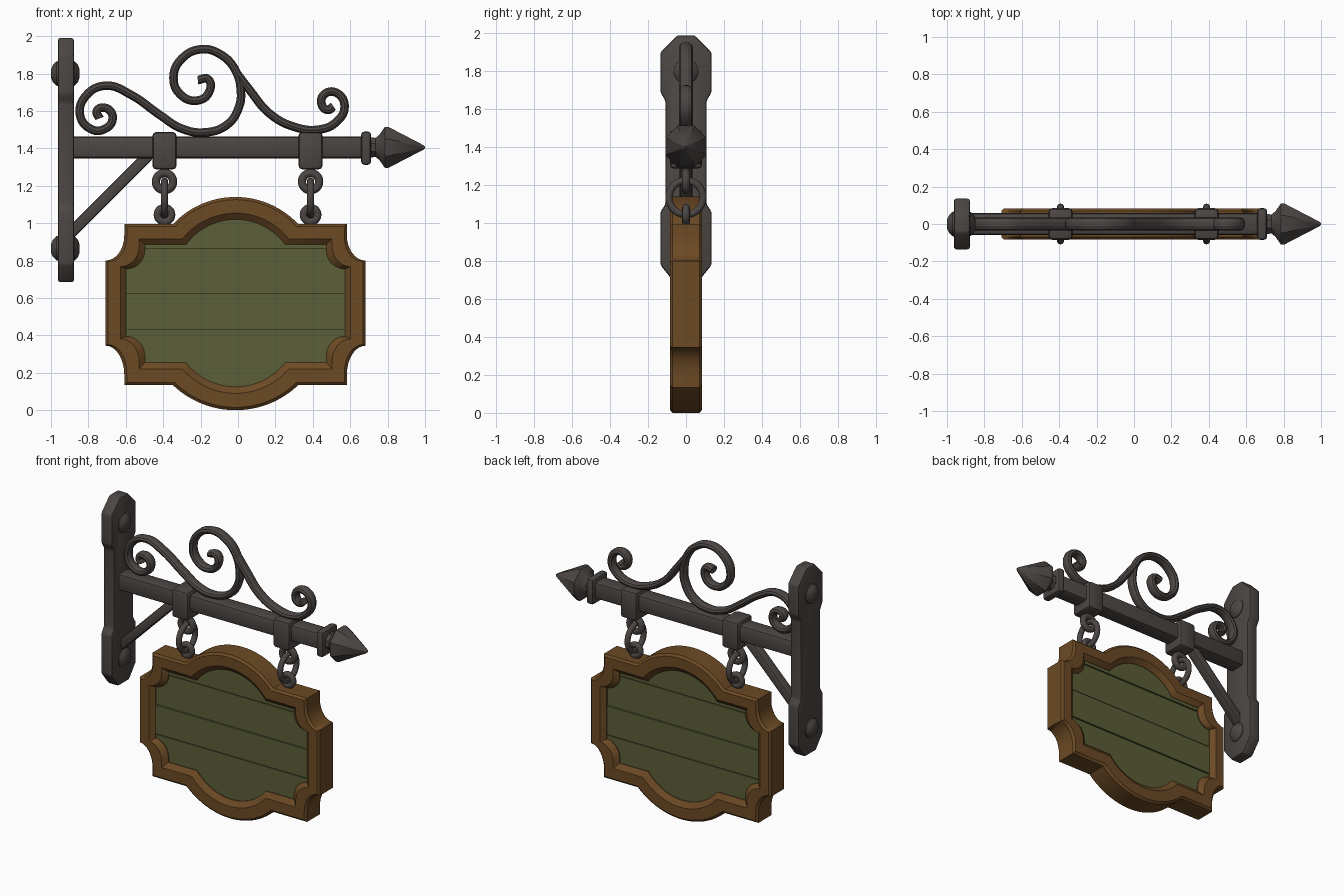
import bpy, bmesh, math
from mathutils import Vector, Matrix

if "Cube" in bpy.data.objects:
    bpy.data.objects.remove(bpy.data.objects["Cube"])

def material(name, rgb):
    m = bpy.data.materials.new(name)
    m.diffuse_color = (*rgb, 1)
    m.use_nodes = True
    m.node_tree.nodes["Principled BSDF"].inputs["Base Color"].default_value = m.diffuse_color
    return m

IRON = material("dark iron", (0.072, 0.062, 0.058))
WOOD = material("brown wood", (0.150, 0.068, 0.018))
GREEN = material("olive paint", (0.105, 0.112, 0.040))

def finish(name, bm, mat):
    bmesh.ops.recalc_face_normals(bm, faces=bm.faces)
    me = bpy.data.meshes.new(name)
    bm.to_mesh(me)
    bm.free()
    me.materials.append(mat)
    ob = bpy.data.objects.new(name, me)
    bpy.context.collection.objects.link(ob)
    return ob

def bevel(bm, w, seg=2):
    bmesh.ops.bevel(bm, geom=bm.edges[:], offset=w, segments=seg, profile=0.5, affect='EDGES')

def box(name, lo, hi, w=0.015, mat=IRON, rot=0):
    lo, hi = Vector(lo), Vector(hi)
    bm = bmesh.new()
    bmesh.ops.create_cube(bm, size=1)
    bmesh.ops.scale(bm, vec=hi - lo, verts=bm.verts)
    bevel(bm, w)
    bm.transform(Matrix.Translation((lo + hi) / 2) @ Matrix.Rotation(rot, 4, 'Y'))
    return finish(name, bm, mat)

def lathe_x(name, prof, z, sides, phase=0.0):
    """Solid of revolution around an x-directed axis at height z; prof = (x, radius)."""
    bm = bmesh.new()
    rings = [[bm.verts.new((x, r * math.cos(phase + math.tau * i / sides),
                            z + r * math.sin(phase + math.tau * i / sides)))
              for i in range(sides)] for x, r in prof]
    for a, b in zip(rings, rings[1:]):
        for i in range(sides):
            j = (i + 1) % sides
            bm.faces.new((a[i], a[j], b[j], b[i]))
    bm.faces.new(rings[0])
    bm.faces.new(rings[-1])
    return finish(name, bm, IRON)

def prism(pts, depth):
    """Fill an xz outline and give it thickness from -depth to depth in y."""
    bm = bmesh.new()
    f = bm.faces.new([bm.verts.new((x, -depth, z)) for x, z in pts])
    ext = bmesh.ops.extrude_face_region(bm, geom=[f], use_keep_orig=True)
    bmesh.ops.translate(bm, vec=(0, 2 * depth, 0),
                        verts=[v for v in ext['geom'] if isinstance(v, bmesh.types.BMVert)])
    bmesh.ops.recalc_face_normals(bm, faces=bm.faces)
    return bm

def torus(name, centre, major, minor, axis):
    bpy.ops.mesh.primitive_torus_add(location=centre, major_radius=major, minor_radius=minor,
        major_segments=28, minor_segments=12,
        rotation=(math.pi / 2, 0, 0) if axis == 'y' else (0, math.pi / 2, 0))
    ob = bpy.context.object
    ob.name = name
    ob.data.materials.append(IRON)

# Wall plate: side outline with wide pointed ends, thickness along x
half = [(0.045, 1.99), (0.135, 1.90), (0.135, 1.69), (0.108, 1.645),
        (0.108, 1.10), (0.135, 1.06), (0.135, 0.78), (0.06, 0.685)]
bm = prism(half + [(-y, z) for y, z in reversed(half)], 0.043)
bevel(bm, 0.012)
bm.transform(Matrix.Translation((-0.92, 0, 0)) @ Matrix.Rotation(math.pi / 2, 4, 'Z'))
finish("wall_plate", bm, IRON)

# Bolt heads on both faces of the plate
for n, z in (("upper", 1.80), ("lower", 0.865)):
    lathe_x(n + "_bolt", [(-1.0, 0.022), (-0.99, 0.045), (-0.97, 0.065), (-0.95, 0.068), (-0.89, 0.068),
                          (-0.873, 0.065), (-0.855, 0.045), (-0.847, 0.022)], z, 16)

# Arm, diagonal brace and spear tip
box("arm", (-0.90, -0.058, 1.347), (0.68, 0.058, 1.463), 0.02)
L = 0.60
box("brace", (-0.687 - L / 2, -0.033, 1.125), (-0.687 + L / 2, 0.033, 1.185), 0.012, rot=-math.pi / 4)
box("arm_collar", (0.658, -0.085, 1.312), (0.712, 0.085, 1.49), 0.018)
lathe_x("spear_tip", [(0.70, 0.06), (0.735, 0.055), (0.755, 0.072), (0.785, 0.118), (0.805, 0.118),
                      (0.99, 0.014), (1.0, 0.004)], 1.405, 8, math.pi / 8)

# Hanger clamps and chain links
for n, x in (("left", -0.393), ("right", 0.388)):
    box(n + "_clamp", (x - 0.065, -0.085, 1.287), (x + 0.065, 0.085, 1.488), 0.022)
    torus(n + "_top_ring", (x, 0, 1.222), 0.046, 0.022, 'y')
    torus(n + "_link", (x, 0, 1.135), 0.09, 0.019, 'x')
    torus(n + "_sign_eye", (x, 0, 1.045), 0.038, 0.020, 'y')

# Scrollwork: points given in hundredths of a unit (x, z), swept with an oval section
def scroll(name, pts, r=0.024):
    cu = bpy.data.curves.new(name, 'CURVE')
    cu.dimensions = '3D'
    cu.bevel_depth, cu.bevel_resolution, cu.resolution_u = r, 3, 6
    cu.use_fill_caps = True
    sp = cu.splines.new('BEZIER')
    sp.bezier_points.add(len(pts) - 1)
    for i, (p, (x, z)) in enumerate(zip(sp.bezier_points, pts)):
        p.co = (x / 100, 0, z / 100)
        p.handle_left_type = p.handle_right_type = 'AUTO'
        p.radius = 1.0
    ob = bpy.data.objects.new(name, cu)
    ob.scale.y = 1.5
    cu.materials.append(IRON)
    bpy.context.collection.objects.link(ob)
    bpy.ops.object.select_all(action='DESELECT')
    ob.select_set(True)
    bpy.context.view_layer.objects.active = ob
    bpy.ops.object.convert(target='MESH')

scroll("main_scroll", [(-74, 156), (-75.5, 160), (-70.5, 161.5), (-67, 156), (-72, 150), (-79, 150.5),
                       (-84.5, 158), (-81, 168.5), (-70.5, 173.5), (-57, 168.5), (-42, 158), (-30, 150.5),
                       (-18, 148.5), (-6, 152.5), (0.5, 162), (1.5, 171), (-1.5, 182), (-9, 190),
                       (-19.5, 193), (-30, 188), (-34.5, 178), (-31, 169), (-22, 165.5), (-15.5, 170),
                       (-16, 177), (-21.5, 176.5)])
scroll("end_scroll", [(-0.5, 180), (6, 171.5), (17, 158.5), (30, 151.5), (43, 150), (52.5, 154),
                      (57, 162.5), (53, 169.5), (47, 169.5), (44.5, 164.5), (48, 160.5), (51, 162.5)])

# Sign outlines: arched top and bottom, notched corners
CX = -0.013
def quarter(hw, cw, chord, peak, flat, za, zb):
    rise = abs(peak - flat)
    R = (chord ** 2 + rise ** 2) / (2 * rise)
    s = 1 if peak > flat else -1
    a = math.asin(chord / R)
    pts = [(R * math.sin(a * i / 12), peak - s * R * (1 - math.cos(a * i / 12))) for i in range(13)]
    pts.append((cw, flat))
    for i in range(9):
        t = math.pi / 2 * i / 8
        pts.append((hw - (hw - cw) * math.cos(t), za - (za - zb) * math.sin(t)))
    return pts

def outline(hw, cw, chord, top, bottom):
    right = quarter(hw, cw, chord, *top) + quarter(hw, cw, chord, *bottom)[::-1]
    return [(CX + x, z) for x, z in right] + [(CX - x, z) for x, z in right[-2:0:-1]]

outer = outline(0.695, 0.595, 0.335, (1.14, 0.995, 0.935, 0.80), (0.0, 0.134, 0.19, 0.345))
inner = outline(0.585, 0.485, 0.265, (1.02, 0.885, 0.855, 0.755), (0.125, 0.255, 0.29, 0.395))

# Frame: chamfered section lofted between the two outlines
section = [(0, -0.070), (0.12, -0.084), (0.72, -0.084), (1, -0.056),
           (1, 0.056), (0.72, 0.084), (0.12, 0.084), (0, 0.070)]
bm = bmesh.new()
rings = [[bm.verts.new((a + (c - a) * t, y, b + (d - b) * t))
          for (a, b), (c, d) in zip(outer, inner)] for t, y in section]
for k in range(len(rings)):
    p, q = rings[k], rings[(k + 1) % len(rings)]
    for i in range(len(p)):
        j = (i + 1) % len(p)
        bm.faces.new((p[i], p[j], q[j], q[i]))
finish("sign_frame", bm, WOOD)

# Panel: thin core with four planks of slightly different thickness, both sides
finish("panel_core", prism(inner, 0.042), GREEN)
cuts = [0.0, 0.425, 0.63, 0.86, 1.2]
for n, (lo, hi, d) in enumerate(zip(cuts, cuts[1:], (0.050, 0.054, 0.049, 0.053))):
    bm = prism(inner, d)
    for z, up in ((lo + 0.003, -1), (hi - 0.003, 1)):
        geom = bm.verts[:] + bm.edges[:] + bm.faces[:]
        bmesh.ops.bisect_plane(bm, geom=geom, plane_co=(0, 0, z), plane_no=(0, 0, up), clear_outer=True)
        open_edges = [e for e in bm.edges if e.is_boundary]
        if open_edges:
            bmesh.ops.holes_fill(bm, edges=open_edges, sides=0)
    finish("plank_%d" % (n + 1), bm, GREEN)

# Smooth shading with sharp edges kept
bpy.ops.object.select_all(action='SELECT')
bpy.context.view_layer.objects.active = bpy.data.objects["arm"]
bpy.ops.object.shade_smooth_by_angle(angle=math.radians(35))
